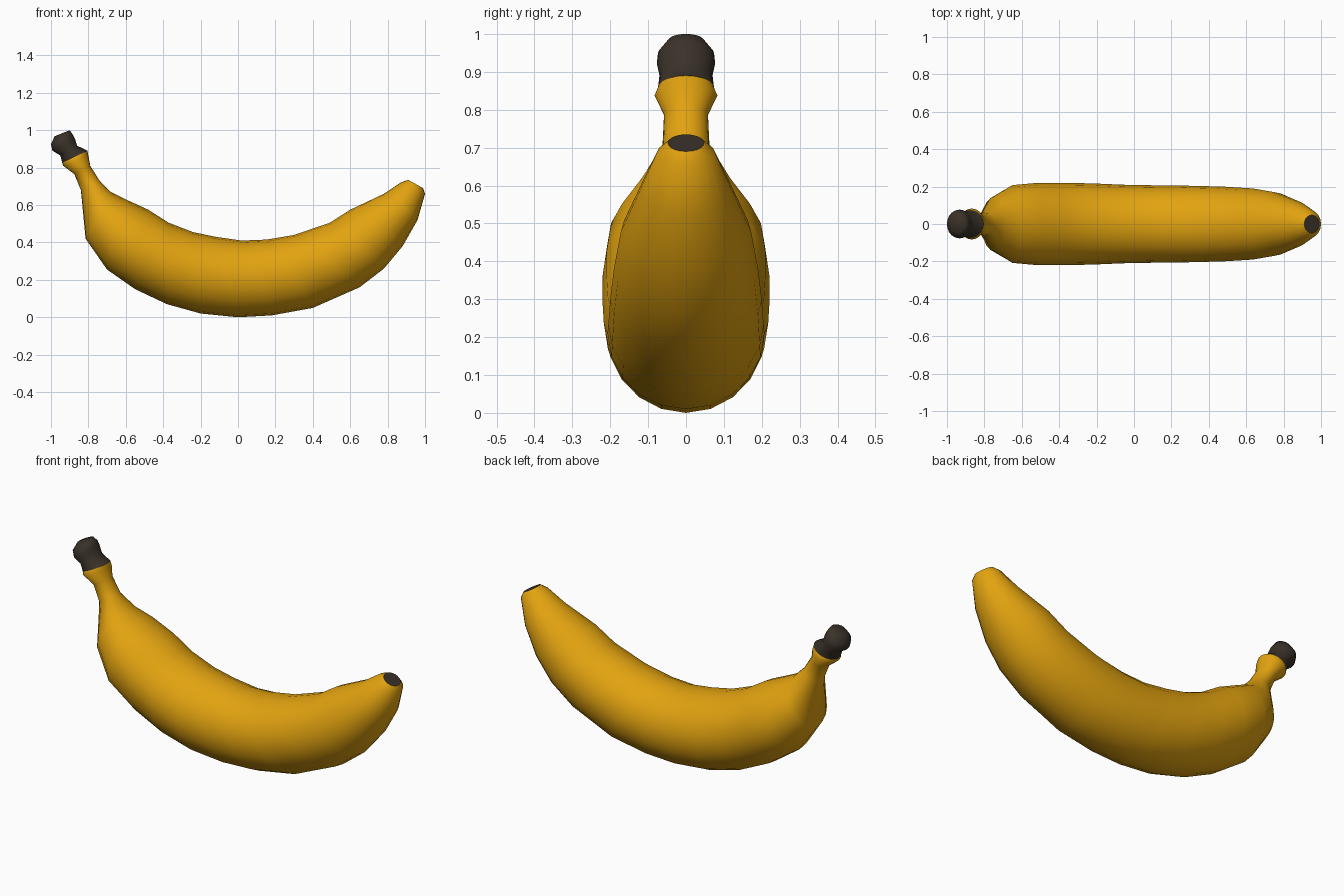
import bpy
import bmesh
import math
from mathutils import Vector

SIDES = 20

default_cube = bpy.data.objects.get("Cube")
if default_cube:
    bpy.data.objects.remove(default_cube, do_unlink=True)


def make_material(name, color):
    material = bpy.data.materials.new(name)
    material.use_nodes = True
    material.diffuse_color = color
    shader = material.node_tree.nodes["Principled BSDF"]
    shader.inputs["Base Color"].default_value = color
    shader.inputs["Roughness"].default_value = 0.6
    return material


def add_ring(bm, section):
    """Ellipse spanning an inner and an outer curve point, with a half width."""
    inner_x, inner_z, outer_x, outer_z, half_width = section
    inner = Vector((inner_x, 0, inner_z))
    outer = Vector((outer_x, 0, outer_z))
    middle = (inner + outer) / 2
    reach = (inner - outer) / 2
    side = Vector((0, half_width, 0))
    ring = []
    for i in range(SIDES):
        angle = math.tau * i / SIDES
        ring.append(bm.verts.new(middle + reach * math.cos(angle) + side * math.sin(angle)))
    return ring


def loft(name, sections, materials, cap_start=False, cap_end=False):
    """Skin a row of elliptical sections; the start cap uses the last material."""
    bm = bmesh.new()
    rings = [add_ring(bm, section) for section in sections]
    for ring, following in zip(rings, rings[1:]):
        for i in range(SIDES):
            j = (i + 1) % SIDES
            bm.faces.new((ring[i], ring[j], following[j], following[i])).smooth = True
    if cap_start:
        cap = bm.faces.new(rings[0][::-1])
        cap.material_index = len(materials) - 1
        # Crisp rim around the flat cap
        for edge in cap.edges:
            edge.smooth = False
    if cap_end:
        bm.faces.new(rings[-1]).smooth = True
    # Orient every face away from the spine of the loft
    first = bm.faces[:][0]
    spine = sum((v.co for v in rings[0] + rings[1]), Vector()) / (2 * SIDES)
    bm.normal_update()
    if first.normal.dot(first.calc_center_median() - spine) < 0:
        bmesh.ops.reverse_faces(bm, faces=bm.faces[:])
    mesh = bpy.data.meshes.new(name)
    bm.to_mesh(mesh)
    bm.free()
    for material in materials:
        mesh.materials.append(material)
    obj = bpy.data.objects.new(name, mesh)
    bpy.context.collection.objects.link(obj)
    return obj


yellow = make_material("ripe yellow", (0.76, 0.365, 0.005, 1))
brown = make_material("dark brown", (0.042, 0.031, 0.022, 1))

# Sections: inner x, inner z, outer x, outer z, half width
collar = (-0.805, 0.89, -0.94, 0.825, 0.074)

# Curved fruit from the blossom tip to the flared neck
fruit = [
    (0.91, 0.735, 0.99, 0.69, 0.048),
    (0.87, 0.72, 1.0, 0.66, 0.075),
    (0.78, 0.66, 0.96, 0.52, 0.12),
    (0.6, 0.575, 0.88, 0.38, 0.172),
    (0.49, 0.505, 0.78, 0.26, 0.19),
    (0.3, 0.44, 0.65, 0.16, 0.2),
    (0.15, 0.415, 0.4, 0.05, 0.205),
    (0.02, 0.41, 0.18, 0.01, 0.207),
    (-0.12, 0.43, 0.0, 0.0, 0.21),
    (-0.24, 0.455, -0.2, 0.02, 0.217),
    (-0.37, 0.505, -0.38, 0.07, 0.22),
    (-0.48, 0.575, -0.55, 0.15, 0.22),
    (-0.6, 0.63, -0.7, 0.255, 0.208),
    (-0.68, 0.67, -0.815, 0.42, 0.145),
    (-0.74, 0.73, -0.84, 0.68, 0.062),
    (-0.79, 0.81, -0.875, 0.765, 0.058),
    (-0.8, 0.865, -0.935, 0.81, 0.083),
    collar,
]
loft("banana_peel", fruit, [yellow, brown], cap_start=True)

# Pinched, rounded stub where the stem was cut
stub = [
    collar,
    (-0.86, 0.917, -0.95, 0.865, 0.07),
    (-0.872, 0.955, -0.992, 0.89, 0.077),
    (-0.882, 0.975, -1.0, 0.925, 0.074),
    (-0.9, 1.0, -0.98, 0.968, 0.046),
]
loft("stem_stub", stub, [brown], cap_end=True)
